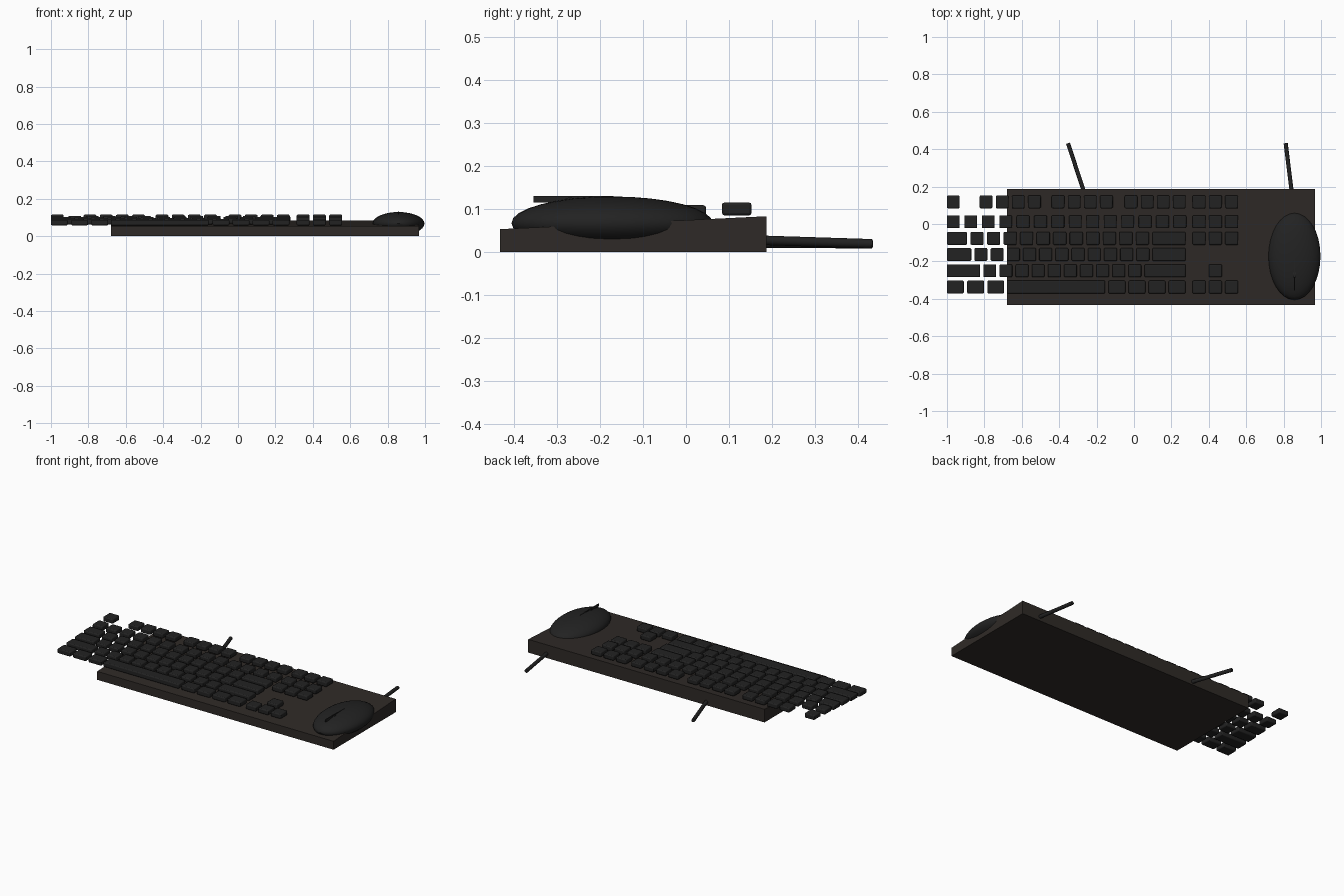
import bpy, bmesh, math
from mathutils import Vector, Matrix

if "Cube" in bpy.data.objects:
    bpy.data.objects.remove(bpy.data.objects["Cube"])


def material(name, rgb):
    m = bpy.data.materials.new(name)
    m.diffuse_color = (*rgb, 1)
    m.use_nodes = True
    m.node_tree.nodes["Principled BSDF"].inputs["Base Color"].default_value = m.diffuse_color
    return m


CASE = material("case_brown", (0.028, 0.023, 0.020))
DARK = material("dark_plastic", (0.016, 0.016, 0.016))


def make_object(name, bm, mat):
    me = bpy.data.meshes.new(name)
    bmesh.ops.recalc_face_normals(bm, faces=bm.faces)
    bm.to_mesh(me)
    bm.free()
    ob = bpy.data.objects.new(name, me)
    ob.data.materials.append(mat)
    bpy.context.collection.objects.link(ob)
    return ob


def add_box(bm, center, size):
    mat = Matrix.Translation(center) @ Matrix.Diagonal((*size, 1))
    bmesh.ops.create_cube(bm, size=1, matrix=mat)


def smooth(ob):
    bpy.ops.object.select_all(action='DESELECT')
    ob.select_set(True)
    bpy.context.view_layer.objects.active = ob
    bpy.ops.object.shade_smooth_by_angle(angle=math.radians(40))


# wedge-shaped case, higher at the back
bm = bmesh.new()
profile = [(-0.433, 0), (0.187, 0), (0.187, 0.083), (-0.433, 0.053)]
face = bm.faces.new([bm.verts.new((-0.678, y, z)) for y, z in profile])
ext = bmesh.ops.extrude_face_region(bm, geom=[face])
bmesh.ops.translate(bm, vec=(1.647, 0, 0),
                    verts=[v for v in ext["geom"] if isinstance(v, bmesh.types.BMVert)])
make_object("keyboard_case", bm, CASE)


# key rows: each entry is (left edge, width)
def run(start, count, pitch, width=0.068):
    return [(start + i * pitch, width) for i in range(count)]


NAV = run(0.313, 3, 0.087, 0.07)
rows = [
    ("function_keys", 0.118, run(-1, 1, 0) + run(-0.825, 4, 0.0862)
     + run(-0.44, 4, 0.0862) + run(-0.05, 4, 0.0862) + NAV),
    ("number_keys", 0.012, run(-1, 14, 0.0932, 0.068) + NAV),
    ("upper_letter_keys", -0.077, [(-1, 0.107)] + run(-0.874, 11, 0.0884, 0.07)
     + [(0.099, 0.177)] + NAV),
    ("home_letter_keys", -0.163, [(-1, 0.13)] + run(-0.853, 11, 0.0866, 0.069)
     + [(0.099, 0.177)]),
    ("lower_letter_keys", -0.25, [(-1, 0.177)] + run(-0.805, 10, 0.0862)
     + [(0.057, 0.219)] + NAV[1:2]),
    ("bottom_keys", -0.337, run(-1, 3, 0.108, 0.09) + [(-0.68, 0.525)]
     + run(-0.136, 4, 0.107, 0.09) + NAV),
]
for name, y, keys in rows:
    bm = bmesh.new()
    z = 0.1 + (y - 0.118) * 0.06
    for left, width in keys:
        add_box(bm, (left + width / 2, y, z), (width, 0.069, 0.03))
    ob = make_object(name, bm, DARK)
    bev = ob.modifiers.new("rounded_edges", 'BEVEL')
    bev.width = 0.006
    bev.segments = 2
    smooth(ob)

# mouse body
bm = bmesh.new()
bmesh.ops.create_uvsphere(bm, u_segments=32, v_segments=16, radius=1,
                          matrix=Matrix.Translation((0.858, -0.172, 0.067))
                          @ Matrix.Diagonal((0.139, 0.234, 0.062, 1)))
smooth(make_object("mouse_body", bm, DARK))

# raised button divider
bm = bmesh.new()
add_box(bm, (0.858, -0.262, 0.1225), (0.005, 0.186, 0.016))
make_object("mouse_button_divider", bm, DARK)

# scroll wheel
bm = bmesh.new()
bmesh.ops.create_cone(bm, cap_ends=True, segments=16, radius1=0.022, radius2=0.022,
                      depth=0.016, matrix=Matrix.Translation((0.858, -0.27, 0.105))
                      @ Matrix.Rotation(math.pi / 2, 4, 'Y'))
smooth(make_object("scroll_wheel", bm, DARK))


# cables leaving the back
def cable(name, a, b, radius):
    a, b = Vector(a), Vector(b)
    d = b - a
    bm = bmesh.new()
    bmesh.ops.create_cone(bm, cap_ends=True, segments=12, radius1=radius, radius2=radius,
                          depth=d.length, matrix=Matrix.Translation((a + b) / 2)
                          @ d.to_track_quat('Z', 'Y').to_matrix().to_4x4())
    smooth(make_object(name, bm, DARK))


cable("keyboard_cable", (-0.26, 0.15, 0.021), (-0.353, 0.432, 0.019), 0.011)
cable("mouse_cable", (0.846, 0.15, 0.028), (0.811, 0.432, 0.019), 0.011)
